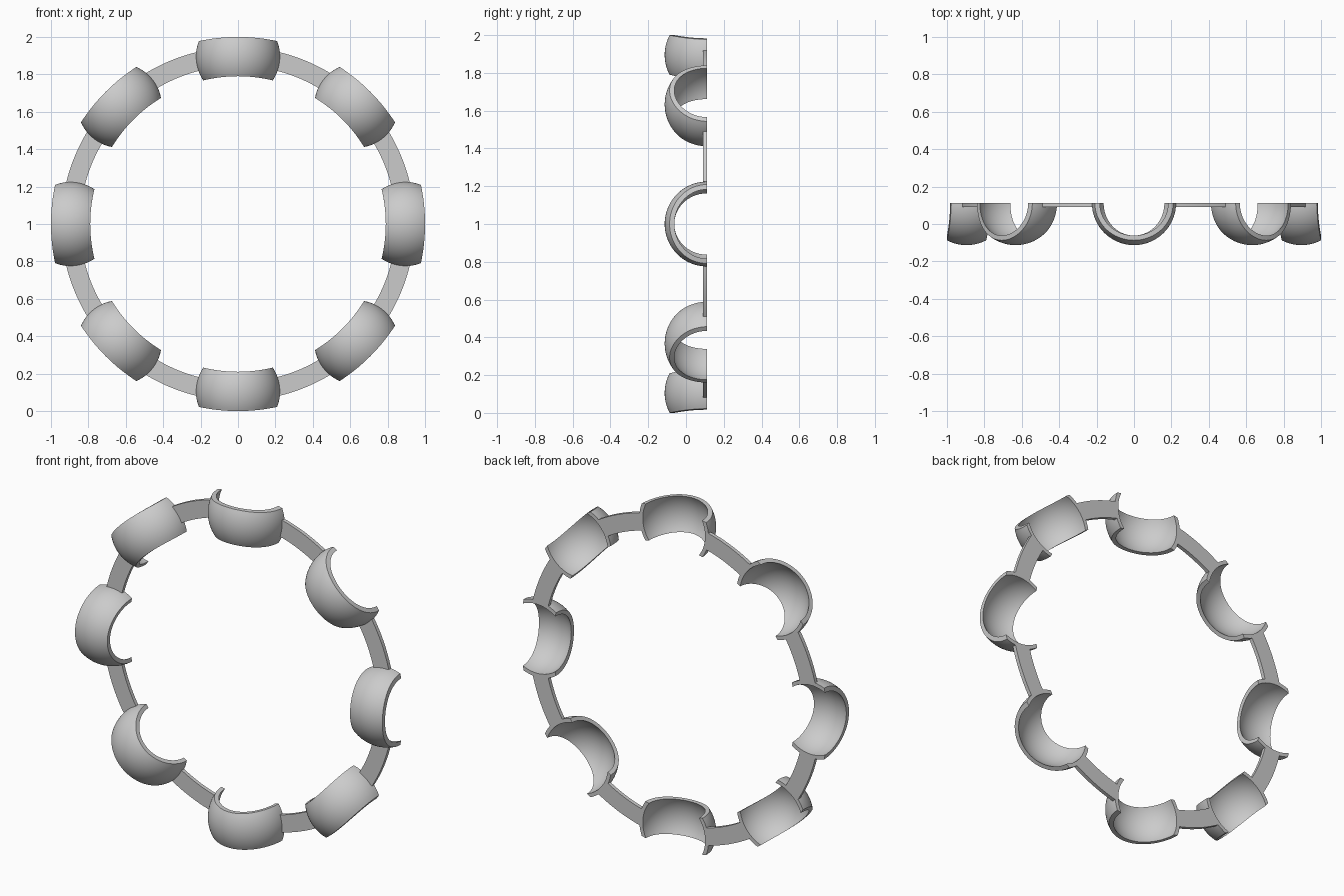
import bpy
import bmesh
from math import sin, cos, pi, sqrt, asin, radians

cube = bpy.data.objects.get("Cube")
if cube:
    bpy.data.objects.remove(cube, do_unlink=True)

COUNT = 8
BACK = 0.112                 # flat back plane
MID = 0.895                  # radius on which the shells sit
R_IN, R_OUT = 0.79, 1.0      # cylinders that trim the shells
SHELL_OUT, SHELL_IN = 0.225, 0.203
BAND_IN, BAND_OUT = 0.845, 0.945
BAND_DEPTH = 0.022


def sweep(name, sections):
    """Solid mesh from a row of closed sections, capped at both ends."""
    bm = bmesh.new()
    rows = [[bm.verts.new(p) for p in s] for s in sections]
    n = len(rows[0])
    for a, b in zip(rows, rows[1:]):
        for i in range(n):
            j = (i + 1) % n
            bm.faces.new((a[i], a[j], b[j], b[i]))
    # Cap the ends with strips of quads
    for row in (rows[0], rows[-1]):
        for i in range(n // 2 - 1):
            bm.faces.new((row[i], row[i + 1], row[n - 2 - i], row[n - 1 - i]))
    bmesh.ops.recalc_face_normals(bm, faces=bm.faces)
    mesh = bpy.data.meshes.new(name)
    bm.to_mesh(mesh)
    bm.free()
    return mesh


def trim_latitude(r, theta, radius):
    """Latitude where a sphere's meridian meets a trimming cylinder."""
    k = cos(theta) ** 2
    a, b = r * r * (1 - k), 2 * MID * r
    c = r * r * k + MID * MID - radius * radius
    return asin(-2 * c / (b + sqrt(b * b - 4 * a * c)))


def meridian(r, theta, steps=14):
    lo, hi = (trim_latitude(r, theta, q) for q in (R_IN, R_OUT))
    points = []
    for i in range(steps + 1):
        phi = lo + (hi - lo) * i / steps
        points.append((r * cos(phi) * cos(theta),
                       BACK - r * cos(phi) * sin(theta),
                       MID + r * sin(phi)))
    return points


# Half-round shell, trimmed from a hollow sphere
STEPS = 48
shell_mesh = sweep("shell", [
    meridian(SHELL_OUT, pi * i / STEPS) + meridian(SHELL_IN, pi * i / STEPS)[::-1]
    for i in range(STEPS + 1)])

# Flat band that joins two neighbouring shells
gap = 2 * asin((SHELL_OUT + SHELL_IN) / 4 / MID)
start, end = gap, 2 * pi / COUNT - gap
ARC = 12
band_sections = []
for i in range(ARC + 1):
    t = start + (end - start) * i / ARC
    band_sections.append([(r * sin(t), y, r * cos(t)) for r, y in (
        (BAND_IN, BACK - BAND_DEPTH), (BAND_OUT, BACK - BAND_DEPTH),
        (BAND_OUT, BACK), (BAND_IN, BACK))])
band_mesh = sweep("band", band_sections)

# Repeat both parts around the ring
objects = []
for i in range(COUNT):
    for part, mesh in (("shell", shell_mesh), ("band", band_mesh)):
        obj = bpy.data.objects.new(f"{part}_{i + 1}", mesh)
        obj.location = (0, 0, 1)
        obj.rotation_euler = (0, 2 * pi * i / COUNT, 0)
        bpy.context.collection.objects.link(obj)
        objects.append(obj)

bpy.ops.object.select_all(action='DESELECT')
for obj in objects[:2]:
    obj.select_set(True)
bpy.context.view_layer.objects.active = objects[0]
bpy.ops.object.shade_smooth_by_angle(angle=radians(30))
